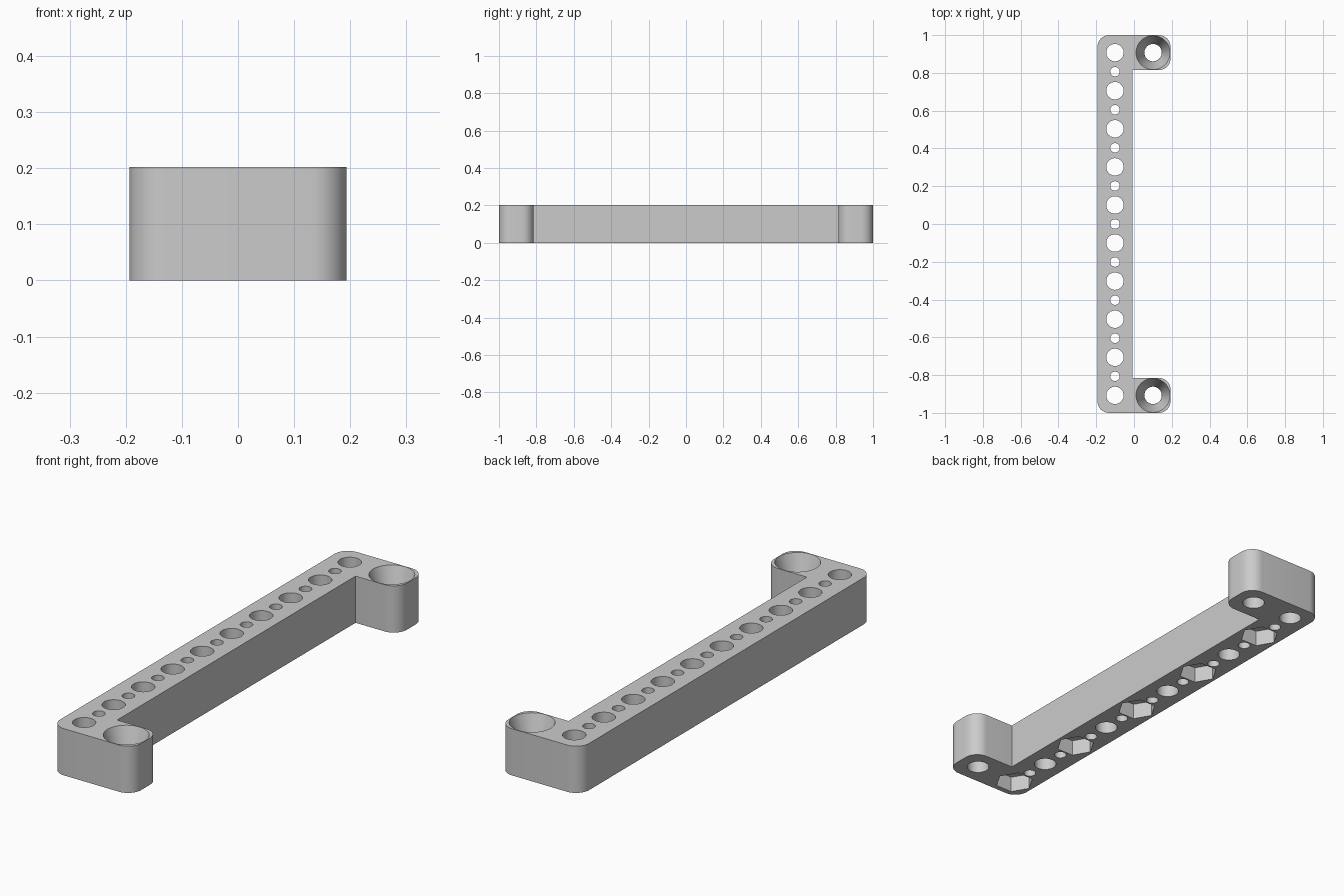
import bpy, bmesh, math
from mathutils import Matrix

if "Cube" in bpy.data.objects:
    bpy.data.objects.remove(bpy.data.objects["Cube"], do_unlink=True)

HEIGHT = 0.202
PITCH = 0.2016          # spacing of the large holes
X_OUT, X_IN = 0.1935, -0.008
Y_ARM = 0.8145
HOLE_X, BOLT_X = -0.1008, 0.1008
R_BIG, R_SMALL, R_SINK, R_NUT = 0.046, 0.025, 0.09, 0.08
SINK_DEPTH, NUT_DEPTH = 0.13, 0.07

grey = bpy.data.materials.new("plain grey")
grey.use_nodes = True
grey.diffuse_color = (0.6, 0.6, 0.6, 1)
grey.node_tree.nodes["Principled BSDF"].inputs["Base Color"].default_value = (0.6, 0.6, 0.6, 1)


def to_object(name, bm):
    bmesh.ops.recalc_face_normals(bm, faces=bm.faces)
    mesh = bpy.data.meshes.new(name)
    bm.to_mesh(mesh)
    bm.free()
    obj = bpy.data.objects.new(name, mesh)
    bpy.context.collection.objects.link(obj)
    mesh.materials.append(grey)
    return obj


def add_plug(bm, x, y, z0, z1, r0, r1, sides):
    # Upright cylinder, cone or prism used for cutting
    bmesh.ops.create_cone(bm, cap_ends=True, segments=sides, radius1=r0, radius2=r1,
                          depth=z1 - z0, matrix=Matrix.Translation((x, y, (z0 + z1) / 2)))


def cut(target, bm, name):
    cutter = to_object(name, bm)
    cutter.hide_render = True
    mod = target.modifiers.new(name, "BOOLEAN")
    mod.operation = "DIFFERENCE"
    mod.solver = "EXACT"
    mod.object = cutter
    bpy.context.view_layer.objects.active = target
    bpy.ops.object.modifier_apply(modifier=mod.name)
    bpy.data.objects.remove(cutter, do_unlink=True)


# Bracket body: a long bar with a short arm at each end
outline = [(-X_OUT, -1), (X_OUT, -1), (X_OUT, -Y_ARM), (X_IN, -Y_ARM),
           (X_IN, Y_ARM), (X_OUT, Y_ARM), (X_OUT, 1), (-X_OUT, 1)]
bm = bmesh.new()
base = bm.faces.new([bm.verts.new((x, y, 0)) for x, y in outline])
grown = bmesh.ops.extrude_face_region(bm, geom=[base])["geom"]
bmesh.ops.translate(bm, vec=(0, 0, HEIGHT),
                    verts=[g for g in grown if isinstance(g, bmesh.types.BMVert)])
bmesh.ops.recalc_face_normals(bm, faces=bm.faces)

# Round every upright edge except the two inner corners
uprights = [e for e in bm.edges
            if abs(e.verts[0].co.z - e.verts[1].co.z) > 0.1
            and abs(abs(e.verts[0].co.x) - X_OUT) < 0.001]
bmesh.ops.bevel(bm, geom=uprights, offset=0.062, segments=10, profile=0.5, affect="EDGES")
body = to_object("bracket_body", bm)

# Row of alternating large and small through holes, plus the arm bolt holes
ends = (-0.05, HEIGHT + 0.05)
bm = bmesh.new()
for i in range(19):
    radius = R_BIG if i % 2 == 0 else R_SMALL
    add_plug(bm, HOLE_X, (i - 9) * PITCH / 2, *ends, radius, radius, 40)
for side in (-1, 1):
    add_plug(bm, BOLT_X, side * 4.5 * PITCH, *ends, R_BIG, R_BIG, 40)
cut(body, bm, "through_holes")

# Deep countersinks on the arms
bm = bmesh.new()
slope = (R_SINK - R_BIG) / SINK_DEPTH
for side in (-1, 1):
    add_plug(bm, BOLT_X, side * 4.5 * PITCH, HEIGHT - SINK_DEPTH, HEIGHT + 0.02,
             R_BIG + 0.0005, R_SINK + slope * 0.02, 40)
cut(body, bm, "countersinks")

# Hexagonal nut pockets under every second large hole
bm = bmesh.new()
for i in range(0, 10, 2):
    add_plug(bm, HOLE_X, (i - 4.5) * PITCH, -0.05, NUT_DEPTH, R_NUT, R_NUT, 6)
# Turn the hexagons so that corners point along x
for i in range(0, 10, 2):
    y = (i - 4.5) * PITCH
    near = [v for v in bm.verts if abs(v.co.y - y) < PITCH / 2]
    bmesh.ops.rotate(bm, verts=near, cent=(HOLE_X, y, 0),
                     matrix=Matrix.Rotation(math.radians(30), 3, "Z"))
cut(body, bm, "nut_pockets")

# Smooth curved walls, sharp rims
bpy.ops.object.select_all(action="DESELECT")
body.select_set(True)
bpy.context.view_layer.objects.active = body
bpy.ops.object.shade_smooth_by_angle(angle=math.radians(30))
